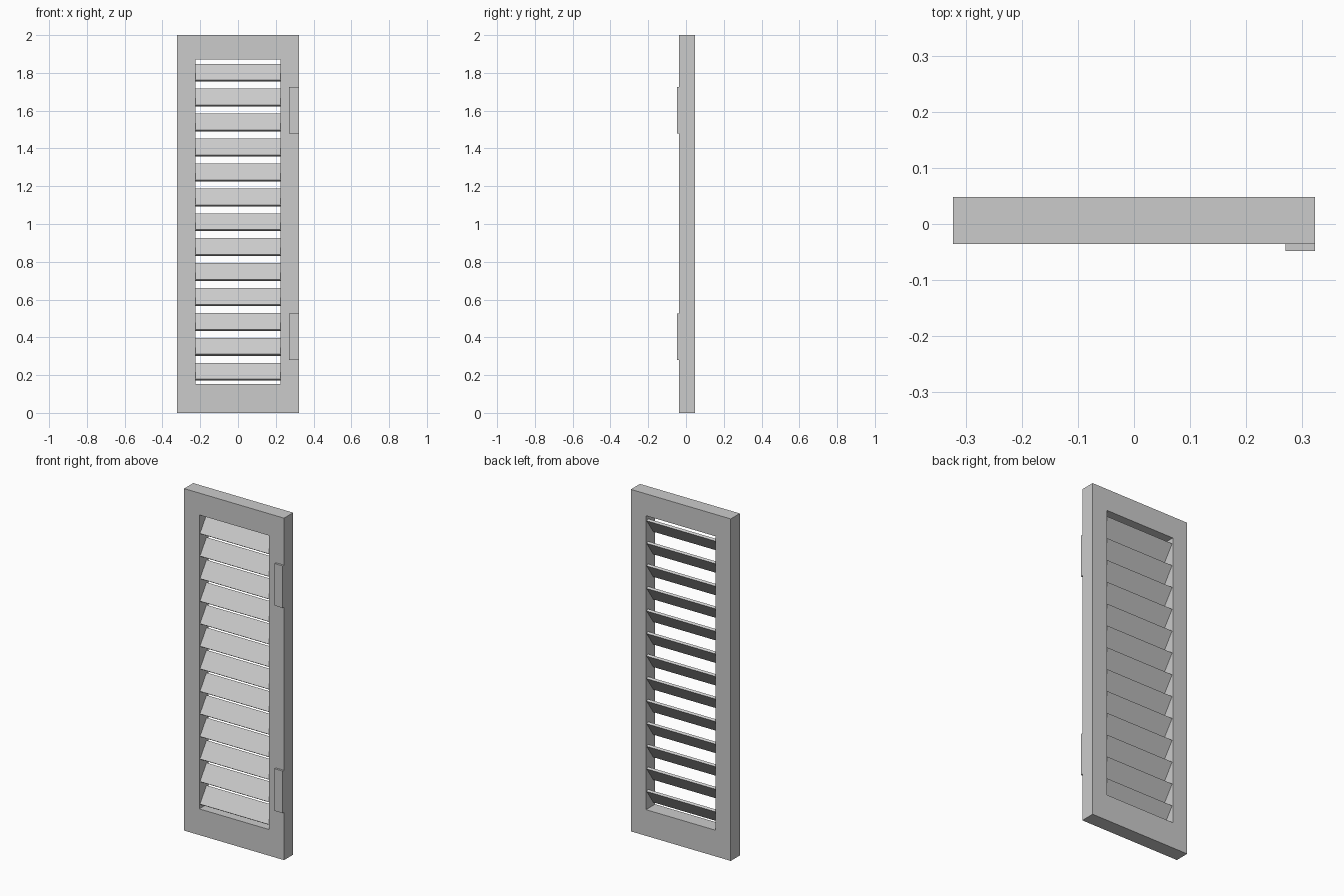
import bpy, bmesh, math
from mathutils import Matrix

if "Cube" in bpy.data.objects:
    bpy.data.objects.remove(bpy.data.objects["Cube"])

grey = bpy.data.materials.new("plain_grey")
grey.diffuse_color = (0.6, 0.6, 0.6, 1)
grey.use_nodes = True
grey.node_tree.nodes["Principled BSDF"].inputs["Base Color"].default_value = grey.diffuse_color


def finish(name, bm):
    bmesh.ops.recalc_face_normals(bm, faces=bm.faces)
    me = bpy.data.meshes.new(name)
    bm.to_mesh(me)
    bm.free()
    me.materials.append(grey)
    ob = bpy.data.objects.new(name, me)
    bpy.context.collection.objects.link(ob)
    return ob


def box(name, size, centre, tilt=0.0):
    bm = bmesh.new()
    bmesh.ops.create_cube(bm, size=1, matrix=Matrix.Translation(centre)
                          @ Matrix.Rotation(tilt, 4, 'X')
                          @ Matrix.Diagonal((*size, 1)))
    return finish(name, bm)


FRONT, BACK = -0.036, 0.048
HALF_W, OPEN_W = 0.323, 0.225
OPEN_LOW, OPEN_HIGH = 0.153, 1.872

# frame: a flat ring with a rectangular opening, extruded to its depth
bm = bmesh.new()


def ring(w, z0, z1):
    return [bm.verts.new((x, FRONT, z))
            for x, z in ((-w, z0), (w, z0), (w, z1), (-w, z1))]


outer, inner = ring(HALF_W, 0, 2), ring(OPEN_W, OPEN_LOW, OPEN_HIGH)
faces = [bm.faces.new((outer[i], outer[(i + 1) % 4], inner[(i + 1) % 4], inner[i]))
         for i in range(4)]
ext = bmesh.ops.extrude_face_region(bm, geom=faces, use_keep_orig=True)
bmesh.ops.translate(bm, vec=(0, BACK - FRONT, 0),
                    verts=[v for v in ext["geom"] if isinstance(v, bmesh.types.BMVert)])
finish("frame", bm)

# louvre slats: low at the front, high at the back
for i in range(13):
    z = 0.218 + i * 0.1319
    box(f"slat_{i + 1}", (2 * OPEN_W, 0.014, 0.106),
        (0, (FRONT + BACK) / 2, z), math.radians(-35))

# hinge plates on the front of the right stile
for label, z in (("lower", 0.402), ("upper", 1.602)):
    box(f"{label}_hinge_plate", (0.053, 0.012, 0.246), (HALF_W - 0.0265, FRONT - 0.006, z))
